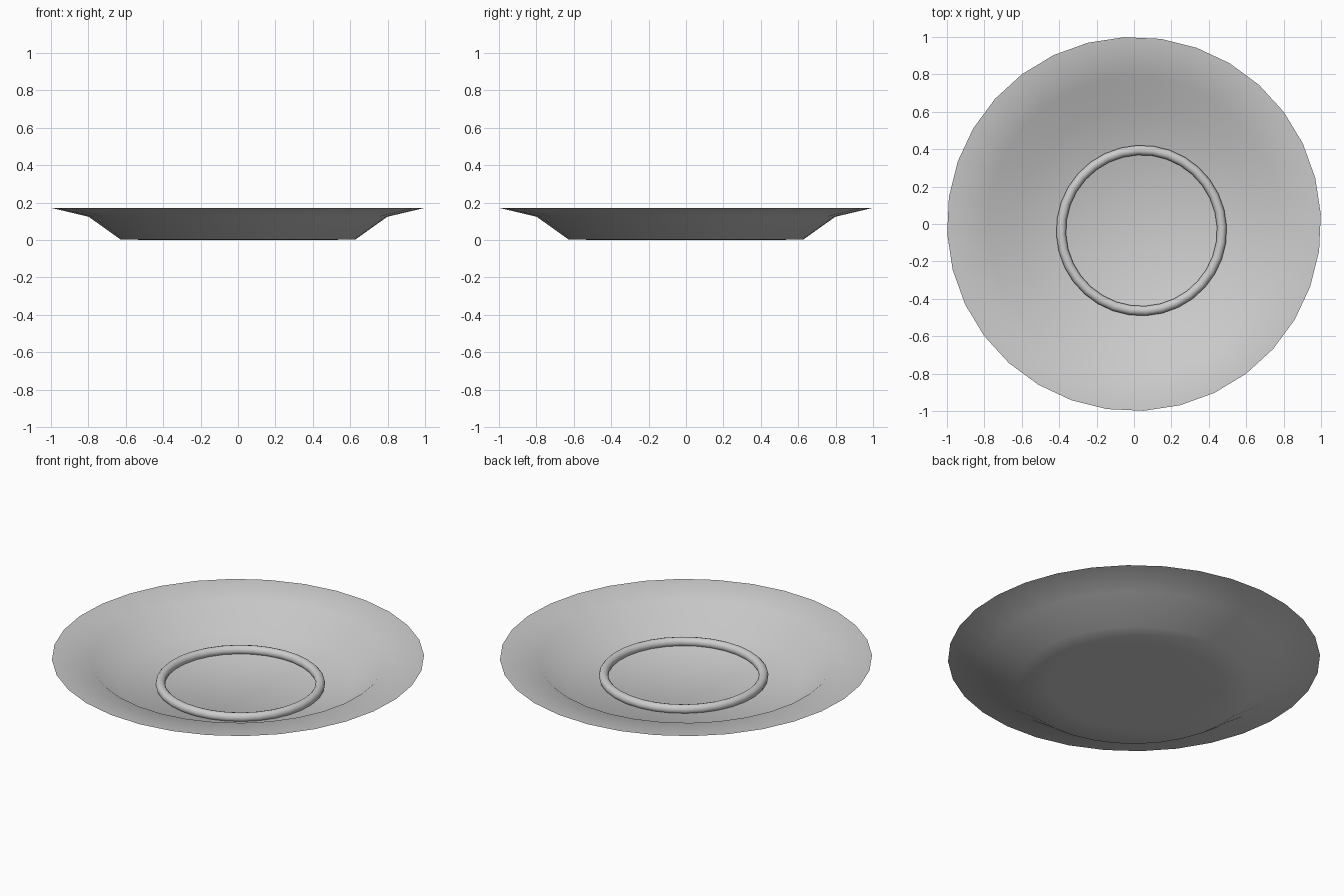
import bpy
import bmesh
import math

if "Cube" in bpy.data.objects:
    bpy.data.objects.remove(bpy.data.objects["Cube"], do_unlink=True)

SIDES = 32
TURN = math.radians(3)

glaze = bpy.data.materials.new("grey_glaze")
glaze.use_nodes = True
colour = (0.6, 0.6, 0.6, 1)
glaze.diffuse_color = colour
glaze.node_tree.nodes["Principled BSDF"].inputs["Base Color"].default_value = colour


def add_object(name, bm):
    bmesh.ops.recalc_face_normals(bm, faces=bm.faces)
    mesh = bpy.data.meshes.new(name)
    bm.to_mesh(mesh)
    bm.free()
    mesh.materials.append(glaze)
    obj = bpy.data.objects.new(name, mesh)
    bpy.context.collection.objects.link(obj)
    mesh.shade_smooth()
    return obj


def ring_of_verts(bm, radius, z):
    return [bm.verts.new((radius * math.cos(TURN + math.tau * i / SIDES),
                          radius * math.sin(TURN + math.tau * i / SIDES), z))
            for i in range(SIDES)]


def bridge(bm, a, b):
    for i in range(SIDES):
        j = (i + 1) % SIDES
        bm.faces.new((a[i], a[j], b[j], b[i]))


# Plate: underside from the foot to the thin rim, then back down inside
profile = [(0.46, 0), (0.63, 0.004), (0.80, 0.125), (1.0, 0.172),
           (0.785, 0.15), (0.63, 0.026)]
bm = bmesh.new()
loops = [ring_of_verts(bm, r, z) for r, z in profile]
for a, b in zip(loops, loops[1:]):
    bridge(bm, a, b)
bm.faces.new(loops[0])
bm.faces.new(loops[-1])
plate = add_object("plate", bm)
bpy.context.view_layer.objects.active = plate
plate.select_set(True)
bpy.ops.object.shade_smooth_by_angle(angle=math.radians(60))
plate.select_set(False)

# Round ring resting off-centre on the plate floor
MAJOR, MINOR, TUBE_SIDES = 0.43, 0.026, 12
bm = bmesh.new()
tube = []
for k in range(TUBE_SIDES):
    t = math.tau * k / TUBE_SIDES
    tube.append(ring_of_verts(bm, MAJOR + MINOR * math.cos(t), MINOR * math.sin(t)))
for k in range(TUBE_SIDES):
    bridge(bm, tube[k], tube[(k + 1) % TUBE_SIDES])
ring = add_object("floor_ring", bm)
ring.location = (0.04, -0.035, 0.042)
